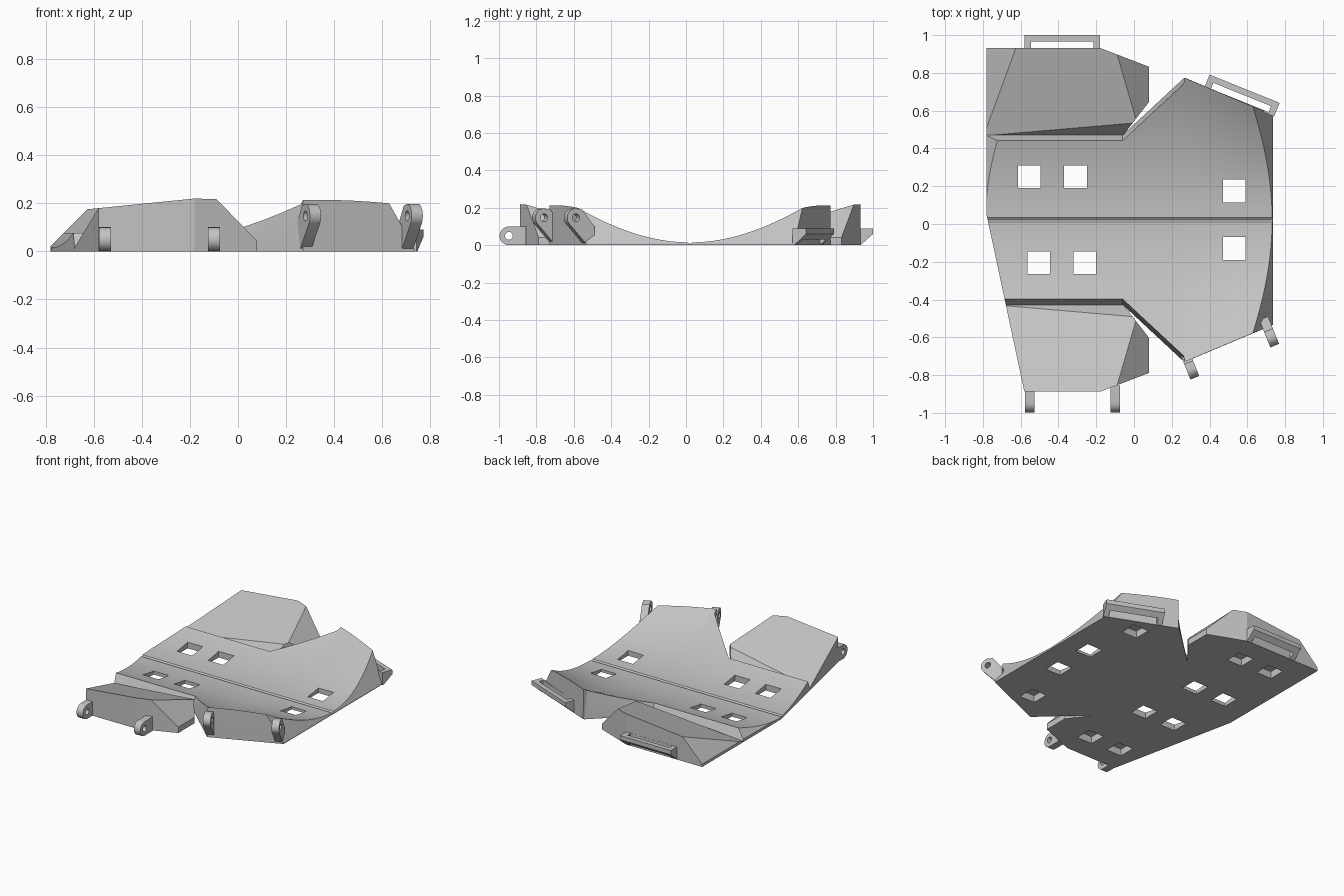
import bpy, bmesh, math
from mathutils import Matrix, Vector

if "Cube" in bpy.data.objects:
    bpy.data.objects.remove(bpy.data.objects["Cube"])

MID = 0.022        # y of the centre seam
FOLD = -0.07       # x where the hinge grooves turn into open slits
SHOULDER = 0.27    # x of the widest point of the body

grey = bpy.data.materials.new("plain_grey")
grey.use_nodes = True
grey.diffuse_color = (0.55, 0.55, 0.55, 1)
grey.node_tree.nodes["Principled BSDF"].inputs["Base Color"].default_value = (0.55, 0.55, 0.55, 1)


def make(name, bm):
    bmesh.ops.recalc_face_normals(bm, faces=bm.faces[:])
    mesh = bpy.data.meshes.new(name)
    bm.to_mesh(mesh)
    bm.free()
    mesh.materials.append(grey)
    ob = bpy.data.objects.new(name, mesh)
    bpy.context.scene.collection.objects.link(ob)
    return ob


def prism(points, vec, lift=lambda p: (p[0], p[1], 0)):
    """Extrude a flat outline along vec."""
    bm = bmesh.new()
    face = bm.faces.new([bm.verts.new(lift(p)) for p in points])
    new = bmesh.ops.extrude_face_region(bm, geom=[face])["geom"]
    bmesh.ops.translate(bm, verts=[v for v in new if isinstance(v, bmesh.types.BMVert)], vec=vec)
    return bm


def cut(bm, point, normal):
    """Remove everything on the normal side and close the opening."""
    bmesh.ops.bisect_plane(bm, geom=bm.verts[:] + bm.edges[:] + bm.faces[:], dist=1e-5,
                           plane_co=point, plane_no=normal, clear_outer=True)
    bmesh.ops.holes_fill(bm, edges=[e for e in bm.edges if e.is_boundary], sides=0)


def cut_above(bm, a, b, c):
    """Keep what lies under z = a + b*x + c*y."""
    cut(bm, (0, 0, a), Vector((-b, -c, 1)).normalized())


def cut_front_corner(bm):
    cut(bm, (-0.77, 0, 0), Vector((-0.89, -0.19, 0)).normalized())


def subtract(ob, bm):
    cutter = make("cutter", bm)
    cutter.hide_render = True
    mod = ob.modifiers.new("cut", "BOOLEAN")
    mod.operation, mod.solver, mod.object = "DIFFERENCE", "EXACT", cutter
    bpy.context.view_layer.objects.active = ob
    bpy.ops.object.modifier_apply(modifier=mod.name)
    bpy.data.objects.remove(cutter)


def boxes(spots, top):
    bm = bmesh.new()
    for x, y in spots:
        bmesh.ops.create_cube(bm, size=1, matrix=Matrix.Translation((x, y, top / 2 - 0.05))
                              @ Matrix.Diagonal((0.12, 0.12, top + 0.1, 1)))
    return bm


def smooth(ob):
    bpy.ops.object.select_all(action="DESELECT")
    ob.select_set(True)
    bpy.context.view_layer.objects.active = ob
    bpy.ops.object.shade_smooth_by_angle(angle=math.radians(22))


# Scooped body: cross-sections lofted along x
def half_section(x, steps=14):
    if x <= FOLD:
        edge, wall = 0.45, 0.03
    elif x < SHOULDER:
        edge, wall = 0.44 + 0.93 * (x - FOLD), 0.03
    else:
        edge, wall = 0.752 - 0.42 * (x - SHOULDER), 0.001
    bowl = 0.35 + 0.45 * max(0, x - SHOULDER)
    pts = [(0.012 + (edge - wall - 0.012) * t / steps) for t in range(steps + 1)]
    return [(v, 0.015 + bowl * v * v) for v in pts] + [(edge, 0.012), (edge, 0)]


bm = bmesh.new()
rings = []
stations = [-0.78, -0.55, -0.3, FOLD, -0.06, 0.02, 0.1, 0.18, 0.262, SHOULDER,
            0.34, 0.41, 0.48, 0.55, 0.6, 0.64, 0.69, 0.735]
for x in stations:
    half = half_section(x)
    ring = [(-v, z) for v, z in reversed(half)] + [(0, 0.006)] + half
    rings.append([bm.verts.new((x, MID + v, z)) for v, z in ring])
for a, b in zip(rings, rings[1:]):
    for i in range(len(a)):
        j = (i + 1) % len(a)
        bm.faces.new((a[i], a[j], b[j], b[i]))
bm.faces.new(rings[0])
bm.faces.new(rings[-1])
bmesh.ops.recalc_face_normals(bm, faces=bm.faces[:])
cut_above(bm, 0.8, 1, 0)
cut_above(bm, 0.735 * 1.8 + 0.008, -1.8, 0)
cut_front_corner(bm)
body = make("body", bm)

# Square windows through the body, blind pockets underneath
subtract(body, boxes([(-0.555, 0.25), (-0.31, 0.25), (0.53, 0.175),
                      (-0.505, -0.205), (-0.26, -0.205), (0.53, -0.13)], 0.5))
subtract(body, boxes([(0.46, 0.56), (0.43, -0.51)], 0.05))
smooth(body)

# Side flaps: convex wedges trimmed by planes
outline = [(-0.78, 0.445), (-0.06, 0.445), (0.08, 0.625), (0.08, 0.81), (-0.18, 0.91), (-0.78, 0.91)]
for name, side in (("back_flap", 1), ("front_flap", -1)):
    bm = prism(outline, (0, 0, 0.4))
    cut_above(bm, -0.063, 0.1, 0.33)          # sloping top
    cut_above(bm, 0.8, 1, 0)                  # outer end bevel
    cut_above(bm, 0.125, -1.03, 0)            # inner end bevel
    cut_above(bm, 0.012 - 1.5 * 0.45, 0, 1.5)  # groove wall
    cut_above(bm, 0.012 - 1.5 * 0.34, -1.8, 1.4)  # slit wall
    bmesh.ops.transform(bm, matrix=Matrix.Translation((0, MID, 0)) @ Matrix.Diagonal((1, side, 1, 1)),
                        verts=bm.verts[:])
    if side < 0:
        cut_front_corner(bm)
    flap = make(name, bm)
    spots = [(-0.55, 0.72), (-0.3, 0.72)] if side > 0 else [(-0.45, -0.68), (-0.2, -0.68)]
    subtract(flap, boxes(spots, 0.05))


# Strap loops on the back: angled bar with a slot
def strap_loop(name, x, y, turn):
    place = Matrix.Translation((x, y, 0)) @ Matrix.Rotation(math.radians(turn), 4, "Z")
    side = [(-0.01, 0), (0, 0), (0.068, 0.06), (0.068, 0.09), (-0.01, 0.09)]
    bm = prism(side, (0.4, 0, 0), lambda p: (-0.2, p[0], p[1]))
    slot = bmesh.new()
    bmesh.ops.create_cube(slot, size=1, matrix=Matrix.Translation((0, 0.018, 0.05))
                          @ Matrix.Diagonal((0.33, 0.034, 0.3, 1)))
    for part in (bm, slot):
        bmesh.ops.transform(part, matrix=place, verts=part.verts[:])
    subtract(make(name, bm), slot)


strap_loop("flap_strap_loop", -0.38, MID + 0.91, 0)
strap_loop("body_strap_loop", 0.56, 0.653, -22)


# Pin lugs on the front: rounded plates with a pin hole
def lug(name, x, y, turn, height, low, rest):
    place = Matrix.Translation((x, y, 0)) @ Matrix.Rotation(math.radians(turn), 4, "Z")
    out, r = 0.057, 0.05
    arc = [math.radians(low + (90 - low) * i / 12) for i in range(13)]
    pts = [(out + r * math.cos(t), height + r * math.sin(t)) for t in arc] + rest
    bm = prism(pts, (0.05, 0, 0), lambda p: (-0.025, -p[0], p[1]))
    pin = bmesh.new()
    bmesh.ops.create_cone(pin, cap_ends=True, segments=20, radius1=0.021, radius2=0.021, depth=0.2,
                          matrix=Matrix.Translation((0, -out, height)) @ Matrix.Rotation(math.pi / 2, 4, "Y"))
    for part in (bm, pin):
        bmesh.ops.transform(part, matrix=place, verts=part.verts[:])
    ob = make(name, bm)
    subtract(ob, pin)
    smooth(ob)


for i, x in enumerate((-0.553, -0.1)):
    lug(f"flap_lug_{i + 1}", x, -0.89, 0, 0.05, -90, [(-0.035, 0.1), (-0.035, 0)])
for i, (x, y) in enumerate(((0.282, -0.715), (0.705, -0.545))):
    lug(f"body_lug_{i + 1}", x, y, 22, 0.147, -38, [(0.02, 0.19), (-0.05, 0.1), (-0.05, 0.01), (0, 0.01)])
